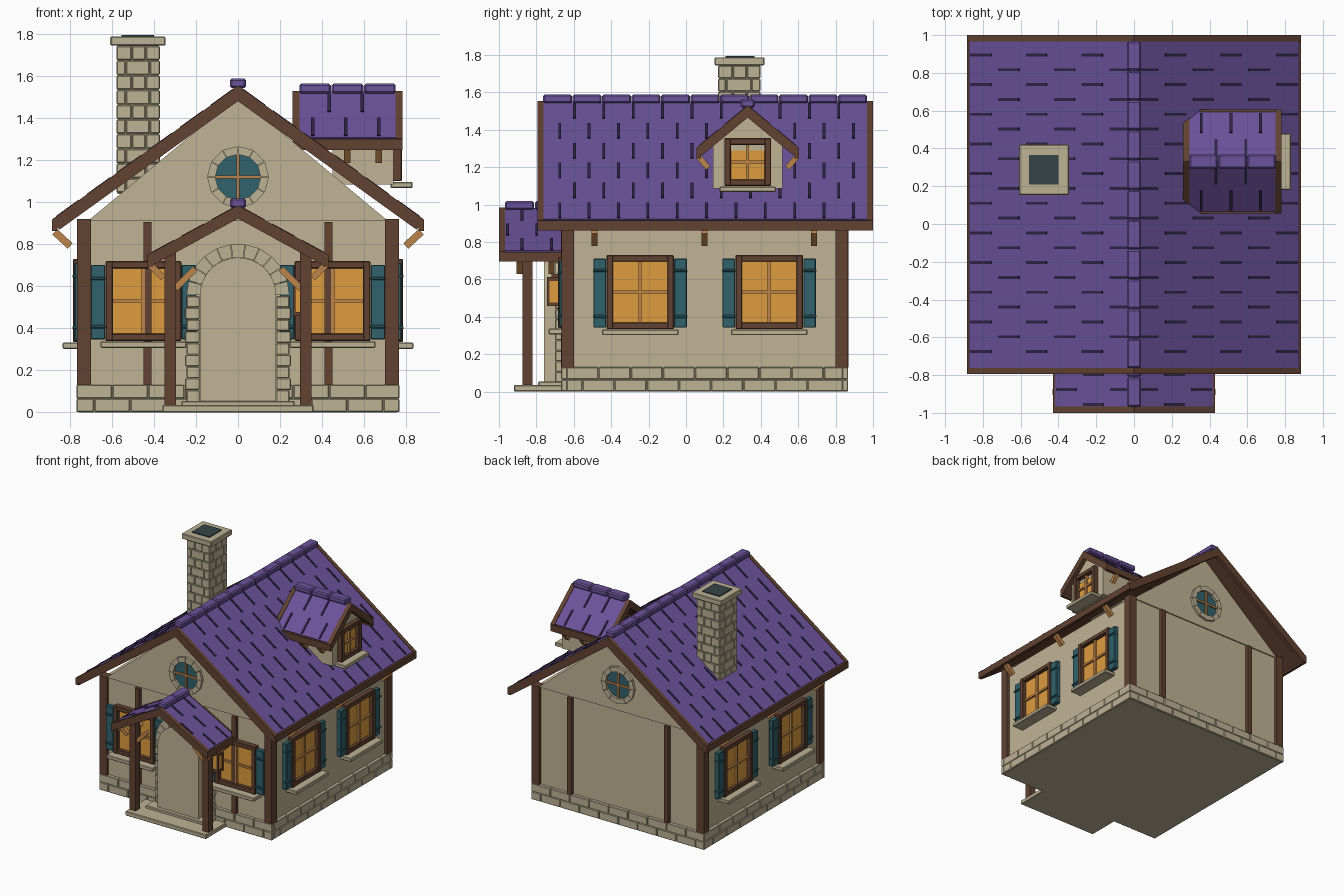
import bpy, bmesh, math
from mathutils import Matrix, Vector

if "Cube" in bpy.data.objects:
    bpy.data.objects.remove(bpy.data.objects["Cube"])


def mat(name, r, g, b):
    m = bpy.data.materials.new(name)
    lin = [((c / 255 + 0.055) / 1.055) ** 2.4 for c in (r, g, b)]
    m.diffuse_color = (*lin, 1)
    m.use_nodes = True
    m.node_tree.nodes["Principled BSDF"].inputs["Base Color"].default_value = m.diffuse_color
    return m


WALL = mat("plaster", 192, 180, 149)
STONE = mat("stone", 190, 178, 149)
MORTAR = mat("mortar", 158, 147, 121)
TIMBER = mat("dark timber", 98, 66, 49)
OAK = mat("light timber", 190, 133, 75)
TILE = mat("purple tile", 107, 82, 154)
GROOVE = mat("tile groove", 48, 36, 70)
GLASS = mat("lit glass", 222, 156, 63)
TEAL = mat("teal paint", 48, 98, 108)
SOOT = mat("soot", 54, 68, 71)
I = Matrix.Identity(4)


def box(x0, x1, y0, y1, z0, z1, M=I):
    c = Vector((x0 + x1, y0 + y1, z0 + z1)) / 2
    return M @ Matrix.Translation(c) @ Matrix.Diagonal((x1 - x0, y1 - y0, z1 - z0, 1))


def beam(xa, za, xb, zb, y0, y1, t, M=I):
    """Box whose upper edge runs from (xa, za) to (xb, zb)."""
    a = math.atan2(zb - za, xb - xa)
    R = Matrix.Translation((xa, 0, za)) @ Matrix.Rotation(-a, 4, 'Y')
    length = math.hypot(xb - xa, zb - za)
    lo, hi = (-t, 0) if xb > xa else (0, t)
    return box(0, length, y0, y1, lo, hi, M @ R)


def part(name, material, items, bevel=0):
    """Items are unit-cube matrices or (xz outline, y0, y1, matrix) prisms."""
    bm = bmesh.new()
    for it in items:
        if isinstance(it, Matrix):
            bmesh.ops.create_cube(bm, size=1, matrix=it)
        else:
            pts, y0, y1, M = it
            a = [bm.verts.new(M @ Vector((x, y0, z))) for x, z in pts]
            b = [bm.verts.new(M @ Vector((x, y1, z))) for x, z in pts]
            bm.faces.new(a)
            bm.faces.new(b[::-1])
            for i in range(len(a)):
                j = (i + 1) % len(a)
                bm.faces.new((a[j], a[i], b[i], b[j]))
    bmesh.ops.recalc_face_normals(bm, faces=bm.faces)
    me = bpy.data.meshes.new(name)
    bm.to_mesh(me)
    bm.free()
    me.materials.append(material)
    ob = bpy.data.objects.new(name, me)
    bpy.context.collection.objects.link(ob)
    if bevel:
        mod = ob.modifiers.new("bevel", 'BEVEL')
        mod.width, mod.segments = bevel, 1
    return ob


def wedges(cz, r0, r1, a0, a1, n, y0, y1, M=I):
    """Ring of stones around (0, cz)."""
    out = []
    for i in range(n):
        s, e = (a0 + (a1 - a0) * (i + f) / n for f in (0.02, 0.98))
        pts = [(r * math.cos(a), cz + r * math.sin(a))
               for r, a in ((r0, s), (r1, s), (r1, e), (r0, e))]
        out.append((pts, y0, y1, M))
    return out


def gable_roof(name, w, ridge, eave, y0, y1, t, first, rows, courses, odd, caps, M=I):
    panel, soffit, trim, dashes = [], [], [], []
    for s in (-1, 1):
        panel.append(beam(0, ridge - .004, s * (w - .012), eave + .004, y0 + .02, y1 - .02, t * .4, M))
        soffit.append(beam(0, ridge - .5 * t, s * (w - .02), eave - .47 * t, y0 + .02, y1 - .02, t * .3, M))
        for ya, yb in ((y0, y0 + .033), (y1 - .033, y1)):
            trim.append(beam(0, ridge, s * w, eave, ya, yb, t, M))
        a, b = sorted((s * w, s * (w - .025)))
        trim.append(box(a, b, y0, y1, eave - .055, eave - .003, M))
        # staggered joints between tiles
        for i in range(rows):
            y = first + .0785 * i
            for k in range(courses):
                if (i + k) % 2 == odd:
                    f, g = (k + .14) / courses, (k + .88) / courses
                    dashes.append(beam(s * w * f, ridge + (eave - ridge) * f + .003,
                                       s * w * g, ridge + (eave - ridge) * g + .003,
                                       y - .0075, y + .0075, .009, M))
    part(name + "_tiles", TILE, panel)
    part(name + "_soffit", TIMBER, soffit)
    part(name + "_trim", TIMBER, trim)
    part(name + "_tile_grooves", GROOVE, dashes)
    step = (y1 - y0 - .06) / caps
    part(name + "_ridge_caps", TILE,
         [box(-.038, .038, y0 + .03 + step * i + .0015, y0 + .03 + step * (i + 1) - .0015,
              ridge - .012, ridge + .034, M) for i in range(caps)], .009)


def window(name, M, w, z0, z1, shutters=True, gap=0):
    """Window on a wall plane y = 0 that faces -y."""
    f = .035
    part(name + "_frame", TIMBER,
         [box(s * w - f * (s > 0), s * w + f * (s < 0), -.045, .01, z0, z1, M) for s in (-1, 1)] +
         [box(-w, w, -.042, .01, z, z + f, M) for z in (z0, z1 - f)], .004)
    part(name + "_glass", GLASS, [box(-w + .02, w - .02, -.013, .01, z0 + .02, z1 - .02 - gap, M)])
    zm = (z0 + z1) / 2
    part(name + "_glazing_bars", OAK,
         [box(-.008, .008, -.03, 0, z0 + f, z1 - f, M), box(-w + f, w - f, -.028, 0, zm - .008, zm + .008, M)])
    part(name + "_sill", STONE, [box(-w - .025, w + .025, -.095, .01, z0 - .033, z0 - .003, M)], .005)
    if shutters:
        leaf = []
        for s in (-1, 1):
            a, b = sorted((s * (w + .002), s * (w + .07)))
            leaf.append(box(a, b, -.038, 0, z0 + .008, z1 - .018, M))
            leaf += [box(a - .002, b + .002, -.048, 0, z, z + .015, M) for z in (z0 + .06, z1 - .09)]
        part(name + "_shutters", TEAL, leaf, .004)


# Four wall frames: front, right, back, left
C = Matrix.Translation((0, .1, 0))
SIDES = [C @ Matrix.Rotation(math.radians(90 * k), 4, 'Z') for k in range(4)]

# Walls and gables
part("walls", WALL, [box(-.74, .74, -.64, .84, .05, .91)])
part("gable", WALL, [([(-.715, .91), (.715, .91), (0, 1.505)], -.65, .85, I)])
part("foundation_core", STONE, [box(-.757, .757, -.657, .857, 0, .127)])
stones = []
for k, M in enumerate(SIDES):
    h = .77 if k % 2 == 0 else .74
    for r in range(2):
        marks = [-h + .172 * (i + .5 * (r + 1)) for i in range(9)]
        cuts = [-h] + [m for m in marks if m < h - .03] + [h]
        for a, b in zip(cuts, cuts[1:]):
            stones.append(box(a + .002, b - .002, -.767, -.735, .002 + .064 * r, .065 + .066 * r, M))
part("foundation_stones", STONE, stones, .004)

# Timber posts
posts = [box(*x, *y, .13, .92) for x in ((-.765, -.7), (.7, .765)) for y in ((-.665, -.6), (.8, .865))]
posts += [box(x - .019, x + .019, -.768, -.73, .13, .905, SIDES[k]) for k in (0, 2) for x in (-.43, .43)]
part("wall_posts", TIMBER, posts)

# Main roof and eave brackets
gable_roof("main_roof", .885, 1.555, .918, -.795, 1.0, .06, -.675, 21, 6, 1, 11)
part("eave_brackets", OAK, [beam(s * .86, .872, s * .787, .805, y - .016, y + .016, .035)
                            for s in (-1, 1) for y in (-.49, .1, .685)])

# Side and front windows
for k, side in ((1, "right"), (3, "left")):
    for i, x in enumerate((-.345, .345)):
        window(f"{side}_window_{i + 1}", SIDES[k] @ Matrix.Translation((x, -.74, 0)), .18, .335, .73)
for i, x in enumerate((-.45, .45)):
    window(f"front_window_{i + 1}", Matrix.Translation((x, -.64, 0)), .18, .34, .72)

# Round gable windows
for k, side in ((0, "front"), (2, "back")):
    M = SIDES[k]
    part(side + "_round_window_stones", STONE, wedges(1.12, .108, .147, 0, math.tau, 12, -.77, -.73, M))
    disc = [(.11 * math.cos(i * math.tau / 24), 1.12 + .11 * math.sin(i * math.tau / 24)) for i in range(24)]
    part(side + "_round_window_glass", TEAL, [(disc, -.752, -.744, M)])
    part(side + "_round_window_bars", OAK, [box(-.008, .008, -.764, -.745, 1.012, 1.228, M),
                                            box(-.108, .108, -.763, -.745, 1.112, 1.128, M)])

# Arched door and stone surround
arch = [(.182 * math.cos(i * math.pi / 16), .555 + .182 * math.sin(i * math.pi / 16)) for i in range(17)]
part("door", WALL, [(arch + [(-.182, .05), (.182, .05)], -.76, -.63, I)])
jambs = []
for s in (-1, 1):
    for i in range(9):
        a, b = sorted((s * .182, s * (.252 if i % 2 else .244)))
        jambs.append(box(a, b, -.7, -.63, .051 + .056 * i, .106 + .056 * i))
part("door_surround", STONE, jambs, .004)
part("door_arch", STONE, wedges(.557, .182, .245, 0, math.pi, 11, -.7, -.63))

# Porch: steps, posts, roof, braces
part("porch_steps", STONE, [box(-.36, .36, -.92, -.65, 0, .035), box(-.27, .27, -.79, -.65, .03, .055)], .005)
part("porch_posts", TIMBER, [box(x - .027, x + .027, -.875, -.82, .01, .77) for x in (-.323, .323)])
gable_roof("porch_roof", .43, .985, .75, -1.0, -.62, .055, -.955, 4, 3, 1, 2)
braces = []
for s in (-1, 1):
    braces += [beam(s * .41, .715, s * .345, .65, y - .016, y + .016, .03) for y in (-.89, -.72)]
    braces.append(beam(s * .31, .60, s * .215, .695, -.863, -.832, .03))
part("porch_braces", OAK, braces)

# Wall lantern beside the door
part("lantern_glass", GLASS, [box(.27, .335, -.735, -.68, .475, .595)])
part("lantern_frame", TIMBER, [box(.262, .343, -.743, -.672, z, z + .02) for z in (.458, .592)] +
     [box(.285, .32, -.72, -.64, .61, .63)] +
     [box(x - .006, x + .006, y - .006, y + .006, .465, .6) for x in (.268, .337) for y in (-.737, -.678)])

# Dormer, built facing -y then turned to face +x
D = Matrix.Translation((0, .33, 0)) @ Matrix.Rotation(math.radians(90), 4, 'Z')
body = [(-.185, 1.085), (.185, 1.085), (.185, 1.345), (0, 1.495), (-.185, 1.345)]
part("dormer_walls", WALL, [(body, -.74, -.45, D)])
gable_roof("dormer_roof", .275, 1.53, 1.303, -.782, -.26, .05, -.67, 5, 2, 1, 3, D)
window("dormer_window", D @ Matrix.Translation((0, -.735, 0)), .125, 1.1, 1.355, False, .045)
part("dormer_brackets", OAK, [beam(s * .25, 1.265, s * .2, 1.205, y - .015, y + .015, .03, D)
                              for s in (-1, 1) for y in (-.67, -.52)])

# Chimney: staggered stone blocks around a core
part("chimney_core", MORTAR, [box(-.574, -.376, .176, .394, 1.04, 1.75)])
blocks = []
for r in range(10):
    z = 1.045 + .07 * r
    xs = (-.58, -.505, -.44, -.37) if r % 2 else (-.58, -.535, -.42, -.37)
    ys = (.17, .25, .325, .4) if r % 2 else (.17, .215, .35, .4)
    for x0, x1 in zip(xs, xs[1:]):
        for y0, y1 in zip(ys, ys[1:]):
            blocks.append(box(x0 + .002, x1 - .002, y0 + .002, y1 - .002, z + .002, z + .068))
part("chimney_stones", STONE, blocks, .004)
part("chimney_cap", STONE, [box(-.608, -.345, .153, .42, 1.745, 1.788)], .005)
part("chimney_flue", SOOT, [box(-.555, -.4, .21, .365, 1.78, 1.795)])
